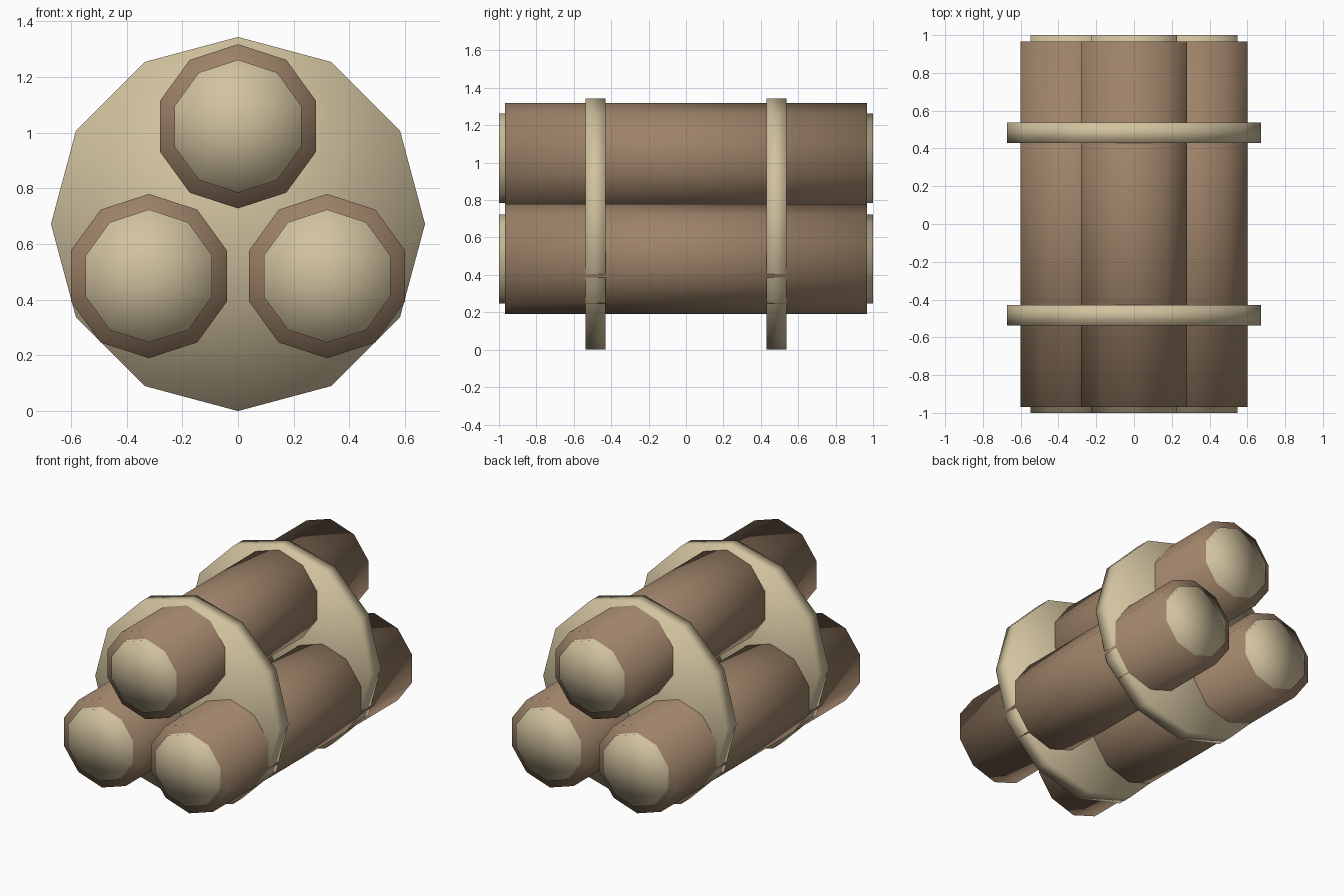
import bpy
import math
from mathutils import Matrix

cube = bpy.data.objects.get("Cube")
if cube:
    bpy.data.objects.remove(cube, do_unlink=True)


def make_material(name, rgb):
    mat = bpy.data.materials.new(name)
    mat.use_nodes = True
    color = (*rgb, 1.0)
    mat.diffuse_color = color
    mat.node_tree.nodes["Principled BSDF"].inputs["Base Color"].default_value = color
    return mat


bark = make_material("brown_bark", (0.34, 0.225, 0.14))
wood = make_material("pale_wood", (0.64, 0.54, 0.345))


def prism(name, sides, radius, length, x, y, z, mat):
    """Smooth-shaded prism along y, with one corner pointing straight up."""
    bpy.ops.mesh.primitive_cylinder_add(
        vertices=sides, radius=radius, depth=length, end_fill_type='TRIFAN')
    obj = bpy.context.object
    obj.name = name
    obj.data.transform(Matrix.Rotation(math.pi / 2, 4, 'X'))
    obj.location = (x, y, z)
    obj.data.materials.append(mat)
    bpy.ops.object.shade_smooth()
    return obj


# Three stacked logs, each with a pale core showing at both ends
stack = {"top": (0, 1.023), "left": (0.32, 0.485), "right": (-0.32, 0.485)}
for side, (x, z) in stack.items():
    prism(f"{side}_log_bark", 10, 0.295, 1.935, x, 0, z, bark)
    prism(f"{side}_log_core", 10, 0.239, 2.0, x, 0, z, wood)

# Two solid twelve-sided bands holding the stack together
for name, y in (("front_band", -0.483), ("back_band", 0.483)):
    prism(name, 12, 0.672, 0.107, 0, y, 0.672, wood)
